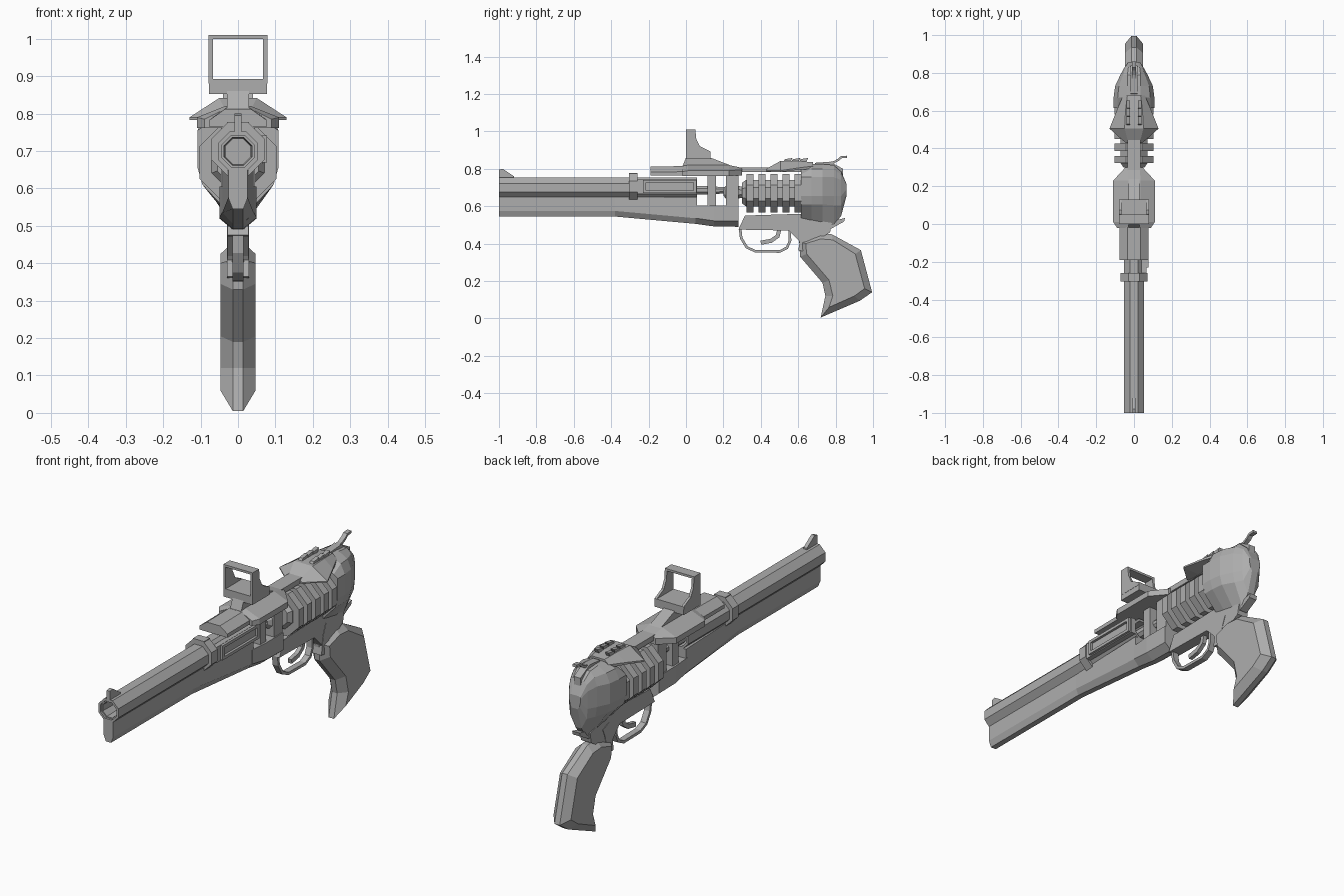
import bpy, bmesh, math
from mathutils import Vector, Matrix

cube = bpy.data.objects.get("Cube")
if cube:
    bpy.data.objects.remove(cube)

steel = bpy.data.materials.new("plain_grey")
steel.use_nodes = True
GREY = (0.42, 0.42, 0.42, 1)
steel.diffuse_color = GREY
steel.node_tree.nodes["Principled BSDF"].inputs["Base Color"].default_value = GREY


def finish(name, bm):
    bmesh.ops.recalc_face_normals(bm, faces=bm.faces)
    mesh = bpy.data.meshes.new(name)
    bm.to_mesh(mesh)
    bm.free()
    mesh.materials.append(steel)
    ob = bpy.data.objects.new(name, mesh)
    bpy.context.collection.objects.link(ob)
    return ob


def skin(name, rings, closed=False):
    """Bridge equal rings of points, capping the ends or joining them."""
    bm = bmesh.new()
    vs = [[bm.verts.new(p) for p in r] for r in rings]
    n = len(vs[0])
    pairs = list(zip(vs, vs[1:]))
    if closed:
        pairs.append((vs[-1], vs[0]))
    for a, b in pairs:
        for i in range(n):
            j = (i + 1) % n
            bm.faces.new((a[i], a[j], b[j], b[i]))
    if not closed:
        bm.faces.new(vs[0])
        bm.faces.new(vs[-1])
    return finish(name, bm)


def loft(name, stations):
    """Stations along y, each with a half section (x, z) from top to bottom."""
    return skin(name, [[(x, y, z) for x, z in h] + [(-x, y, z) for x, z in reversed(h)]
                       for y, h in stations])


def plate(name, outline, half, x=0.0):
    """Extrude a side outline (y, z) across x."""
    return skin(name, [[(x + s * half, y, z) for y, z in outline] for s in (-1, 1)])


def box(name, x, y, z):
    bm = bmesh.new()
    m = Matrix.Translation([sum(a) / 2 for a in (x, y, z)]) @ Matrix.Diagonal(
        [a[1] - a[0] for a in (x, y, z)] + [1])
    bmesh.ops.create_cube(bm, size=1, matrix=m)
    return finish(name, bm)


def lathe(name, stations, x=0.0, z=0.67, sides=8, closed=False):
    """Stations (y, radius) around a lengthwise axis."""
    turn = [2 * math.pi * (i + 0.5) / sides for i in range(sides)]
    return skin(name, [[(x + r * math.cos(t), y, z + r * math.sin(t)) for t in turn]
                       for y, r in stations], closed)


def strip(name, path, half, thick):
    """Sweep a flat bar along a side path (y, z)."""
    pts = [Vector(p) for p in path]
    rings = []
    for i, p in enumerate(pts):
        d = (pts[min(i + 1, len(pts) - 1)] - pts[max(i - 1, 0)]).normalized()
        n = Vector((-d.y, d.x)) * thick / 2
        a, b = p + n, p - n
        rings.append([(-half, *a), (half, *a), (half, *b), (-half, *b)])
    return skin(name, rings)


# Barrel: hollow octagonal tube, then the slimmer lug underneath
lathe("barrel", [(-1, .058), (.06, .058), (.06, .046), (-1, .046)], z=.699, closed=True)
lathe("bore_floor", [(-.88, .05), (-.86, .05)], z=.699)
lathe("muzzle_liner", [(-.99, .05), (-.9, .05), (-.9, .036), (-.99, .04)], z=.699, closed=True)


def lug_section(w, top, bottom):
    return [(w, top), (w, bottom + .03), (.014, bottom)]


loft("barrel_lug", [(-1, lug_section(.026, .65, .545)), (-.38, lug_section(.026, .65, .545)),
                    (.06, lug_section(.042, .65, .505))])
loft("lower_front_frame", [(.05, lug_section(.042, .605, .506)), (.15, lug_section(.05, .605, .492)),
                           (.28, lug_section(.05, .605, .49))])
plate("front_sight", [(-1, .74), (-1, .795), (-.98, .8), (-.92, .76), (-.92, .74)], .009)
lathe("barrel_band", [(-.305, .076), (-.26, .076)], z=.705)
box("band_top", (-.03, .03), (-.305, -.26), (.74, .778))

# Ejector housing on one side, with its raised rim
box("ejector_housing", (.04, .066), (-.26, .06), (.665, .742))
for i, z in enumerate((.67, .727)):
    box(f"housing_rail_{i}", (.06, .078), (-.23, .055), (z, z + .014))
for i, y in enumerate((-.23, .04)):
    box(f"housing_end_{i}", (.06, .078), (y, y + .015), (.67, .741))

# Front frame: column, yoke pillar and centre rod
box("front_column", (-.045, .045), (.215, .28), (.58, .8))
box("yoke_pillar", (-.04, .04), (.115, .16), (.59, .78))
lathe("centre_rod", [(.03, .025), (.12, .025), (.2, .018), (.23, .018)], z=.685)
lathe("rod_collar", [(.2, .02), (.215, .04), (.27, .04), (.29, .034), (.33, .034)], z=.675)

# Roofed cover that carries the optic
loft("front_cover", [(-.19, [(.035, .812), (.076, .783), (.076, .765)]),
                     (.02, [(.035, .815), (.076, .785), (.076, .765)])])
loft("main_cover", [(-.02, [(.03, .815), (.09, .785), (.09, .762)]),
                    (.01, [(.035, .82), (.11, .79), (.11, .762)]),
                    (.23, [(.035, .82), (.11, .79), (.11, .762)]),
                    (.3, [(.03, .805), (.045, .795), (.045, .765)])])
box("top_strap", (-.035, .035), (.27, .66), (.782, .808))

# Optic: neck, base and open window with swept cheeks
plate("optic_neck", [(-.02, .81), (0, .86), (.13, .86), (.26, .81)], .03)
box("optic_base", (-.078, .078), (0, .13), (.853, .893))
cheek = [(0, .88), (0, 1.01), (.05, 1.01), (.055, .96), (.075, .92), (.13, .893), (.13, .88)]
for side, x in (("right", -.073), ("left", .073)):
    plate(f"optic_cheek_{side}", cheek, .006, x)
box("optic_top", (-.078, .078), (0, .05), (.999, 1.01))

# Cylinder: core with five fins
lathe("cylinder_core", [(.3, .06), (.32, .076), (.61, .076), (.625, .06)])
for i in range(5):
    y = .323 + .064 * i
    lathe(f"cylinder_fin_{i}", [(y, .112), (y + .038, .112)])

# Rear body, widest at the recoil shield and tapering to the back


def body(top, w, low, bottom):
    return [(.035, top), (w * .8, top - .025), (w, .755), (w, .655), (w * .88, low), (.016, bottom)]


loft("rear_body", [(.615, body(.795, .108, .61, .525)), (.67, body(.825, .108, .61, .512)),
                   (.73, body(.825, .1, .61, .5)), (.79, body(.82, .072, .605, .492)),
                   (.83, [(.03, .785), (.045, .77), (.05, .74), (.05, .655), (.045, .605), (.016, .55)]),
                   (.858, [(.02, .72), (.03, .715), (.032, .71), (.03, .69), (.025, .67), (.016, .655)])])
plate("lower_frame", [(.28, .475), (.315, .55), (.63, .56), (.78, .51), (.77, .46), (.72, .43),
                      (.62, .39), (.6, .42), (.55, .47)], .028)
plate("tang", [(.68, .5), (.76, .515), (.85, .537), (.845, .518), (.78, .482), (.7, .47)], .02)

# Roof wings with serrated rear sight
loft("roof_wing", [(.43, [(.03, .8), (.045, .79), (.045, .785)]),
                   (.505, [(.05, .842), (.13, .79), (.13, .783)]),
                   (.6, [(.045, .842), (.092, .805), (.092, .795)]),
                   (.68, [(.035, .835), (.058, .815), (.058, .8)])])
for side, x in (("right", -.03), ("left", .03)):
    for i in range(3):
        y = .515 + .042 * i
        plate(f"sight_tooth_{side}_{i}", [(y, .83), (y + .015, .852), (y + .055, .858), (y + .04, .83)],
              .01, x)

# Hammer and its spur
plate("hammer_root", [(.68, .8), (.69, .832), (.77, .838), (.84, .8), (.84, .76)], .018)
strip("hammer_spur", [(.74, .825), (.79, .835), (.815, .848), (.83, .862), (.86, .864)], .011, .012)

# Trigger and guard
strip("trigger_guard", [(.29, .475), (.295, .43), (.325, .38), (.37, .36), (.5, .358), (.54, .378),
                        (.556, .415), (.555, .475)], .015, .014)
strip("trigger", [(.5, .48), (.49, .44), (.455, .415), (.4, .405)], .01, .022)

# Grip: narrow rim swelling to flat side panels
rim = [(.605, .41), (.72, .455), (.78, .45), (.935, .365), (.995, .14), (.93, .095), (.72, .005),
       (.745, .12), (.73, .19), (.61, .33)]
panel = [(.64, .4), (.72, .425), (.785, .42), (.905, .345), (.955, .16), (.9, .12), (.765, .06),
         (.785, .12), (.765, .205), (.645, .345)]
layers = [(-.047, panel), (-.014, rim), (.014, rim), (.047, panel)]
skin("grip", [[(x, y, z) for y, z in pts] for x, pts in layers])
strip("grip_neck", [(.66, .5), (.64, .45), (.625, .36)], .03, .05)
